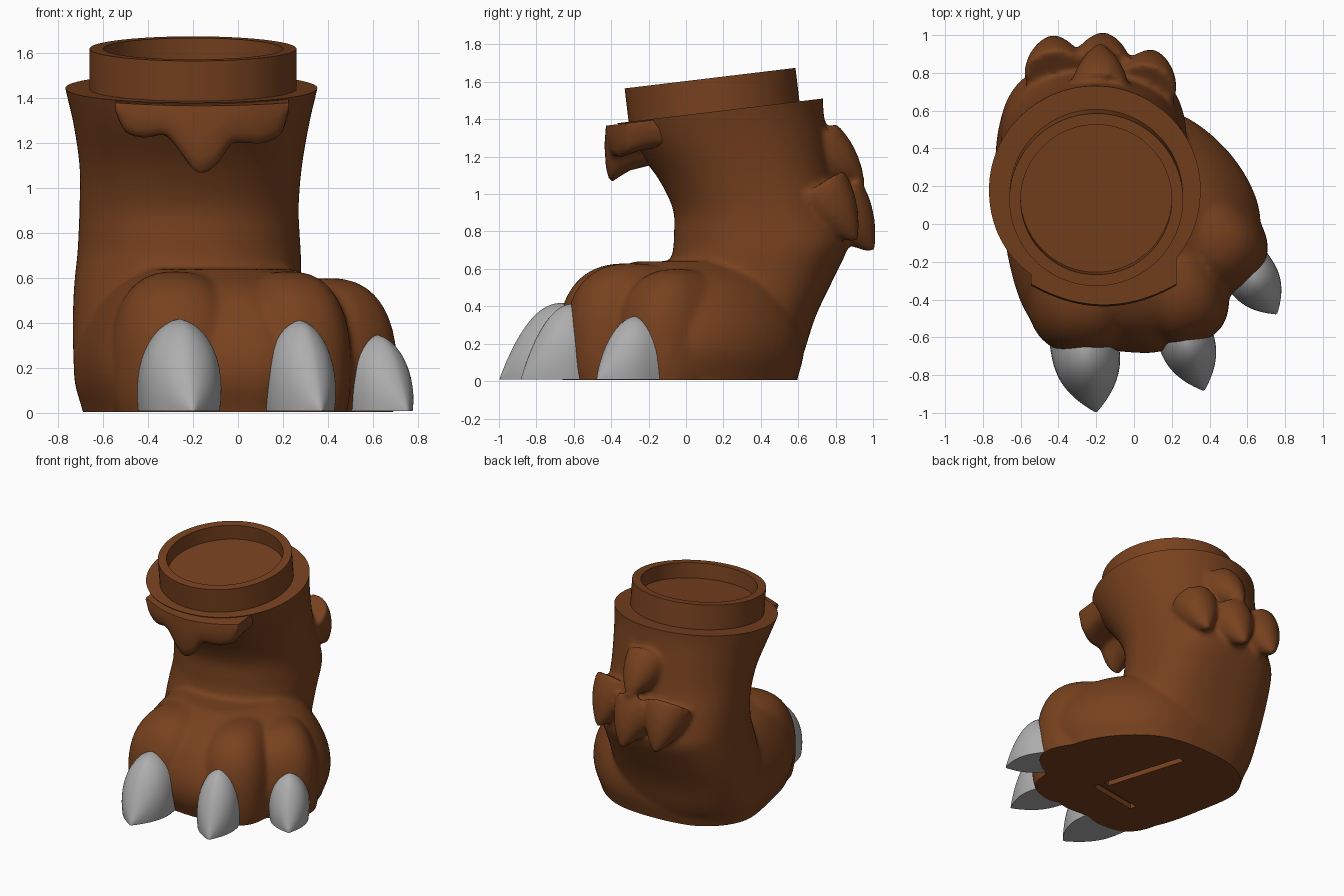
import bpy, bmesh, math
from mathutils import Vector, Matrix

if "Cube" in bpy.data.objects:
    bpy.data.objects.remove(bpy.data.objects["Cube"])

TILT = math.atan(0.12)              # slope of the leg's top plane
RIM = Vector((-0.2, 0.15, 1.441))   # middle of that plane


def material(name, *rgb):
    m = bpy.data.materials.new(name)
    m.diffuse_color = (*rgb, 1)
    m.use_nodes = True
    m.node_tree.nodes["Principled BSDF"].inputs["Base Color"].default_value = m.diffuse_color
    return m


brown = material("brown_hide", 0.185, 0.053, 0.013)
grey = material("claw_grey", 0.42, 0.42, 0.42)


def spline(rows, steps, closed=False):
    """Catmull-Rom interpolation through tuples of any length."""
    n, out = len(rows), []
    pick = (lambda i: rows[i % n]) if closed else (lambda i: rows[max(0, min(n - 1, i))])
    for i in range(n if closed else n - 1):
        p = [pick(i + k) for k in (-1, 0, 1, 2)]
        for s in range(steps):
            t = s / steps
            out.append(tuple(0.5 * (2 * b + (c - a) * t + (2 * a - 5 * b + 4 * c - d) * t * t
                                    + (3 * b - a - 3 * c + d) * t ** 3)
                             for a, b, c, d in zip(*p)))
    return out if closed else out + [rows[-1]]


def loft(bm, rings):
    """Closed skin over rings with equal point counts."""
    vs = [[bm.verts.new(p) for p in r] for r in rings]
    n = len(vs[0])
    for a, b in zip(vs, vs[1:]):
        for i in range(n):
            bm.faces.new((a[i], a[(i + 1) % n], b[(i + 1) % n], b[i]))
    bm.faces.new(vs[0][::-1])
    bm.faces.new(vs[-1])


def activate(ob):
    bpy.ops.object.select_all(action='DESELECT')
    ob.select_set(True)
    bpy.context.view_layer.objects.active = ob


def shade(ob, angle):
    activate(ob)
    bpy.ops.object.shade_smooth_by_angle(angle=math.radians(angle))


def make(name, bm, mat=None, angle=40):
    bmesh.ops.recalc_face_normals(bm, faces=bm.faces)
    me = bpy.data.meshes.new(name)
    bm.to_mesh(me)
    bm.free()
    ob = bpy.data.objects.new(name, me)
    bpy.context.collection.objects.link(ob)
    if mat:
        me.materials.append(mat)
    shade(ob, angle)
    return ob


def apply(ob, kind, **props):
    activate(ob)
    mod = ob.modifiers.new(kind.lower(), kind)
    for k, v in props.items():
        setattr(mod, k, v)
    bpy.ops.object.modifier_apply(modifier=mod.name)


def cut(bm, co, no):
    """Slice off everything beyond a plane and cap the cut."""
    geom = bm.verts[:] + bm.edges[:] + bm.faces[:]
    res = bmesh.ops.bisect_plane(bm, geom=geom, plane_co=co, plane_no=no, clear_outer=True)
    edges = [e for e in res['geom_cut'] if isinstance(e, bmesh.types.BMEdge)]
    bmesh.ops.holes_fill(bm, edges=edges, sides=0)


def power(c, e):
    return math.copysign(abs(c) ** e, c)


def toe(bm, loc, radii, yaw):
    m = Matrix.Translation(loc) @ Matrix.Rotation(math.radians(yaw), 4, 'Z')
    res = bmesh.ops.create_uvsphere(bm, u_segments=40, v_segments=24, radius=1)
    for v in res['verts']:
        h = math.hypot(v.co.x, v.co.y)
        a = math.atan2(v.co.y, v.co.x)
        r = power(h, 0.8)
        v.co = m @ Vector((radii[0] * r * power(math.cos(a), 0.8),
                           radii[1] * r * power(math.sin(a), 0.8),
                           radii[2] * power(v.co.z, 0.85)))


def spike(bm, base, tip, r):
    """Blunt hanging tuft."""
    base, tip = Vector(base), Vector(tip)
    q = (tip - base).to_track_quat('Z', 'Y')
    rings = []
    for k in range(13):
        t = k / 12
        rad = r * (1 - t ** 1.9) + 0.015
        rings.append([base.lerp(tip, t) + q @ Vector((rad * math.cos(a), rad * math.sin(a), 0))
                      for a in (i * math.tau / 20 for i in range(20))])
    loft(bm, rings)


# --- leg, foot, toes and heel tufts, fused into one skin ---
body = bmesh.new()

# leg column: z, xmin, xmax, ymin, ymax, squareness of the back
leg = [(-0.1, -0.61, 0.28, -0.3, 0.53, .9), (0.05, -0.69, 0.3, -0.3, 0.59, .85), (0.15, -0.725, 0.3, -0.25, 0.63, .8),
       (0.35, -0.735, 0.29, -0.15, 0.695, .75), (0.55, -0.73, 0.28, -0.1, 0.79, .75), (0.7, -0.715, 0.28, -0.07, 0.86, .75),
       (0.78, -0.71, 0.275, -0.065, 0.86, .75), (0.92, -0.705, 0.27, -0.07, 0.825, .8), (1.1, -0.705, 0.285, -0.16, 0.785, .9),
       (1.3, -0.735, 0.32, -0.32, 0.755, .95), (1.45, -0.77, 0.355, -0.40, 0.735, 1), (1.6, -0.79, 0.38, -0.44, 0.73, 1)]
rings = []
for z, x0, x1, y0, y1, e in spline(leg, 4):
    ring = []
    for i in range(64):
        a = i * math.tau / 64
        k = e if math.sin(a) > 0 else 0.95
        ring.append(((x0 + x1) / 2 + (x1 - x0) / 2 * power(math.cos(a), k),
                     (y0 + y1) / 2 + (y1 - y0) / 2 * power(math.sin(a), k), z))
    rings.append(ring)
loft(body, rings)

# foot mass: one outline, scaled with height
outline = spline([(-0.72, 0.3), (-0.68, -0.1), (-0.58, -0.45), (-0.4, -0.61), (0.02, -0.68), (0.22, -0.64), (0.45, -0.47),
                  (0.64, -0.1), (0.65, 0.12), (0.5, 0.38), (0.24, 0.58), (-0.1, 0.63), (-0.5, 0.56)], 5, True)
rings = []
for z, s in spline([(-0.1, 0.9), (0, 0.93), (0.15, 1), (0.3, 0.98), (0.45, 0.87), (0.56, 0.72), (0.64, 0.48)], 4):
    rings.append([(-0.15 + (x + 0.15) * s, 0.1 + (y - 0.1) * s, z) for x, y in outline])
loft(body, rings)

toe(body, (-0.275, -0.31, 0.2), (0.30, 0.375, 0.43), 0)
toe(body, (0.22, -0.29, 0.2), (0.255, 0.36, 0.43), 20)
toe(body, (0.40, -0.05, 0.18), (0.25, 0.33, 0.42), 42)

spike(body, (-0.18, 0.70, 1.26), (-0.18, 0.95, 1.06), 0.14)
for x, y, z in ((-0.43, 0.985, 0.72), (-0.16, 1.0, 0.695), (0.10, 0.91, 0.75)):
    spike(body, (x * 0.9 - 0.03, y - 0.2, z + 0.28), (x, y, z), 0.15)

foot = make("leg_and_foot", body, brown)
apply(foot, 'REMESH', mode='VOXEL', voxel_size=0.018)
apply(foot, 'SMOOTH', factor=0.5, iterations=8)

# crisp flat top and sole
bm = bmesh.new()
bm.from_mesh(foot.data)
cut(bm, RIM, (0, -math.sin(TILT), math.cos(TILT)))
cut(bm, (0, 0, 0.005), (0, 0, -1))
bmesh.ops.recalc_face_normals(bm, faces=bm.faces)
bm.to_mesh(foot.data)
bm.free()

# narrow slots in the sole
bm = bmesh.new()
for ax, ay, bx, by, w in ((0.08, -0.2, -0.1, 0.39, 0.05), (0.12, -0.26, -0.27, -0.33, 0.05)):
    m = (Matrix.Translation(((ax + bx) / 2, (ay + by) / 2, 0))
         @ Matrix.Rotation(math.atan2(by - ay, bx - ax), 4, 'Z')
         @ Matrix.Diagonal((math.hypot(bx - ax, by - ay), w, 0.09, 1)))
    bmesh.ops.create_cube(bm, size=1, matrix=m)
slots = make("slot_cutter", bm)
slots.hide_render = True
apply(foot, 'BOOLEAN', object=slots, operation='DIFFERENCE', solver='EXACT')
bpy.data.objects.remove(slots)
foot.data.materials.clear()
foot.data.materials.append(brown)
shade(foot, 45)

# --- neck collar with a shallow round recess ---
bm = bmesh.new()
place = Matrix.Translation(RIM) @ Matrix.Rotation(TILT, 4, 'X')
loft(bm, [[place @ Vector((r * math.cos(a), r * math.sin(a), z))
           for a in (i * math.tau / 96 for i in range(96))]
          for r, z in ((0.46, -0.05), (0.46, 0.18), (0.40, 0.18), (0.40, 0.07))])
make("neck_collar", bm, brown)

# --- three-lobed tuft under the front of the rim: x, lower edge z ---
bm = bmesh.new()
edge = [(-0.545, 1.34), (-0.5, 1.25), (-0.42, 1.225), (-0.33, 1.235), (-0.28, 1.19), (-0.2, 1.085), (-0.15, 1.07),
        (-0.09, 1.11), (-0.03, 1.195), (0.04, 1.2), (0.11, 1.2), (0.19, 1.24), (0.225, 1.34)]
rings = []
for x, zb in spline(edge, 4):
    f = -0.428 + 0.75 * (x + 0.16) ** 2
    top = lambda y: 1.417 + 0.12 * y
    h = top(f) - zb
    section = [(f, top(f)), (f - 0.008, top(f) - 0.35 * h), (f, zb + 0.25 * h), (f + 0.015, zb + 0.06 * h),
               (f + 0.035, zb), (f + 0.07, zb + 0.08 * h), (f + 0.13, zb + 0.2 * h),
               (f + 0.25, zb + 0.3 * h), (f + 0.25, top(f + 0.25))]
    rings.append([(x, y, z) for y, z in section])
loft(bm, rings)
make("front_tuft", bm, brown, 50)


# --- claws: ridged arches tapering to the ground ---
def claw(name, root, tip, w, h):
    root, tip = Vector((*root, 0)), Vector((*tip, 0))
    d = (tip - root).normalized()
    side = Vector((-d.y, d.x, 0))
    rings = []
    for k in range(-4, 25):
        t = k / 24 if k > 0 else k * 0.06
        s = max(t, 0)
        ww, hh = w * (1 - s ** 2.4) + 0.006, h * (1 - s ** 2.2) + 0.01
        ring = []
        for i in range(25):
            u = math.pi * i / 24
            c, sn = math.cos(u), math.sin(u)
            ring.append(root + (tip - root) * t + side * (ww * c * (0.88 + 0.28 * sn))
                        + Vector((0, 0, hh * (0.9 * sn + 0.1 * (1 - abs(c))) + 0.008)))
        rings.append(ring)
    bm = bmesh.new()
    loft(bm, rings)
    make(name, bm, grey, 40)


claw("claw_inner", (-0.26, -0.66), (-0.2, -0.995), 0.19, 0.40)
claw("claw_middle", (0.27, -0.60), (0.37, -0.88), 0.155, 0.395)
claw("claw_outer", (0.61, -0.26), (0.755, -0.475), 0.145, 0.33)
